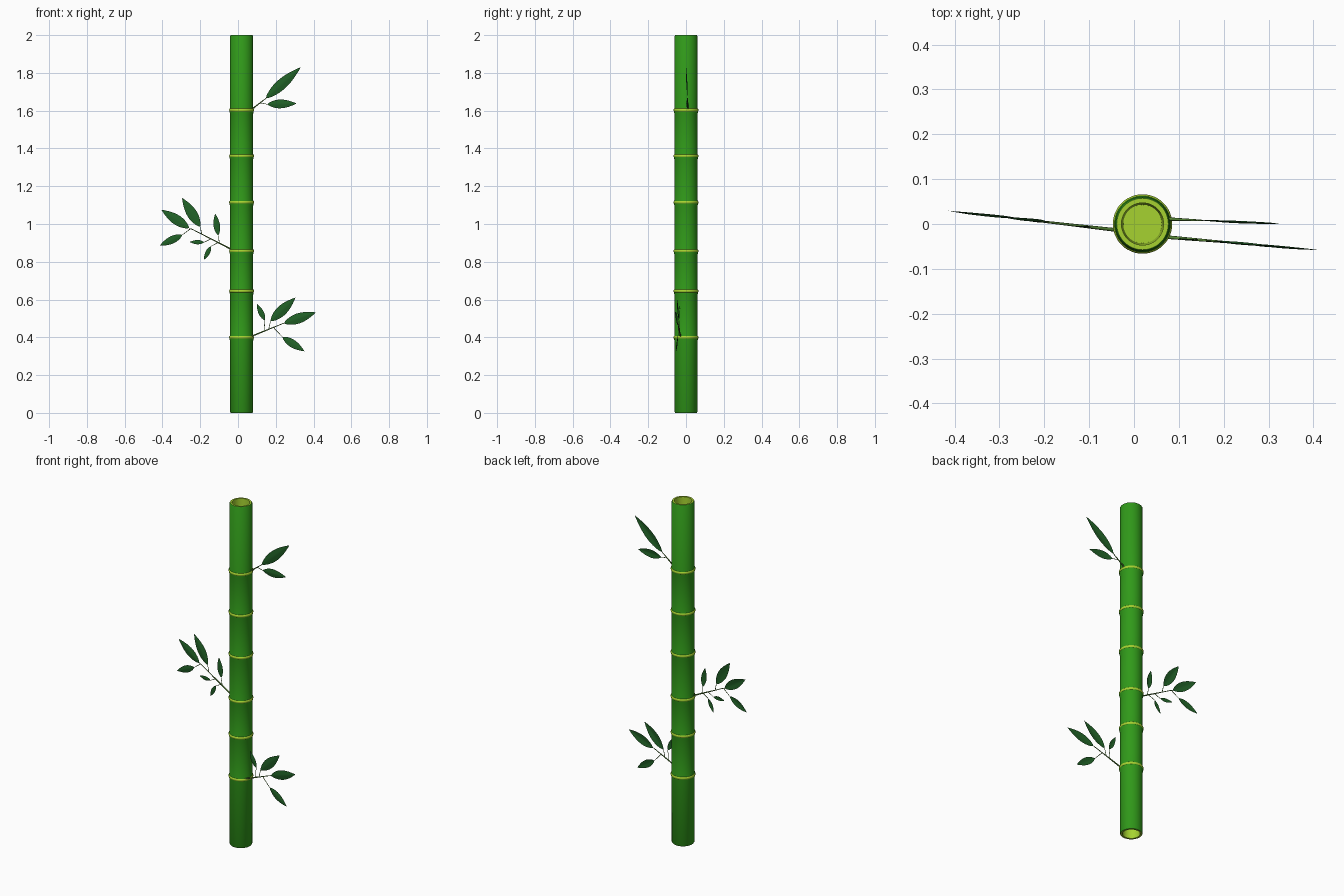
import bpy, bmesh, math
from mathutils import Vector

if "Cube" in bpy.data.objects:
    bpy.data.objects.remove(bpy.data.objects["Cube"])

CX, R, H = 0.019, 0.0605, 2.0               # culm axis, radius, height
NODES = [0.40, 0.645, 0.857, 1.115, 1.36, 1.603]


def material(name, rgb):
    m = bpy.data.materials.new(name)
    m.diffuse_color = (*rgb, 1)
    m.use_nodes = True
    m.node_tree.nodes["Principled BSDF"].inputs["Base Color"].default_value = m.diffuse_color
    return m


GREEN = material("culm_green", (0.03, 0.32, 0.01))
LIME = material("node_lime", (0.38, 0.65, 0.03))
LEAF = material("leaf_green", (0.015, 0.12, 0.02))
TWIG = material("twig_green", (0.10, 0.25, 0.04))


def select(ob):
    bpy.ops.object.select_all(action='DESELECT')
    ob.select_set(True)
    bpy.context.view_layer.objects.active = ob


def finish(name, bm, mat):
    me = bpy.data.meshes.new(name)
    bm.to_mesh(me)
    bm.free()
    ob = bpy.data.objects.new(name, me)
    bpy.context.collection.objects.link(ob)
    me.materials.append(mat)
    select(ob)
    bpy.ops.object.shade_smooth_by_angle(angle=math.radians(45))


def lathe(name, profile, mat):
    """Spin (radius, z) points around the culm axis."""
    bm = bmesh.new()
    vs = [bm.verts.new((CX + r, 0, z)) for r, z in profile]
    es = [bm.edges.new(p) for p in zip(vs, vs[1:])]
    bmesh.ops.spin(bm, geom=vs + es, cent=(CX, 0, 0), axis=(0, 0, 1),
                   angle=2 * math.pi, steps=48, use_duplicate=False)
    bmesh.ops.remove_doubles(bm, verts=bm.verts, dist=1e-5)
    bmesh.ops.recalc_face_normals(bm, faces=bm.faces)
    finish(name, bm, mat)


# culm wall, swelling slightly at each node
outer = [(R - 0.003, 0), (R, 0.005)]
for z in NODES:
    outer += [(R, z - 0.022), (R + 0.003, z - 0.01), (R + 0.003, z + 0.004), (R, z + 0.014)]
outer += [(R, H - 0.005), (R - 0.003, H)]
lathe("culm", outer, GREEN)

# pale rims and hollow ends, each closed by the partition at the nearest node
for name, end, floor in (("top", H, NODES[-1]), ("bottom", 0, NODES[0])):
    lathe(name + "_hollow", [(R - 0.003, end), (0.047, end), (0.043, floor), (0, floor)], LIME)

# raised rings at the nodes
for i, z in enumerate(NODES):
    ring = [(0.059 + 0.0072 * math.cos(k * math.pi / 5),
             z + 0.009 * math.sin(k * math.pi / 5)) for k in range(11)]
    lathe(f"node_ring_{i + 1}", ring, LIME)


def twig(name, a, b, r0, r1):
    """Tapered round stem between two points."""
    cu = bpy.data.curves.new(name, 'CURVE')
    cu.dimensions = '3D'
    cu.bevel_depth = 1
    cu.bevel_resolution = 2
    cu.use_fill_caps = True
    sp = cu.splines.new('POLY')
    sp.points.add(1)
    for pt, co, r in zip(sp.points, (a, b), (r0, r1)):
        pt.co = (*co, 1)
        pt.radius = r
    cu.materials.append(TWIG)
    ob = bpy.data.objects.new(name, cu)
    bpy.context.collection.objects.link(ob)
    select(ob)
    bpy.ops.object.convert(target='MESH')


def leaf(name, a, b, n=16, m=4):
    """Pointed blade facing front, gently cupped along its midrib."""
    side = (b - a).cross(Vector((0, 1, 0))).normalized()
    width = min(0.3 * (b - a).length, 0.056)
    bm = bmesh.new()
    rows = []
    for i in range(n + 1):
        u = i / n
        half = width / 2 * max(math.sin(math.pi * u ** 0.85), 0.0) ** 0.9
        row = []
        for j in range(-m, m + 1):
            p = a.lerp(b, u) + side * half * j / m
            p.y += 0.16 * half * abs(j) / m - 0.003 * math.sin(math.pi * u)
            row.append(bm.verts.new(p))
        rows.append(row)
    for r, s in zip(rows, rows[1:]):
        for j in range(2 * m):
            bm.faces.new((r[j], r[j + 1], s[j + 1], s[j]))
    bmesh.ops.remove_doubles(bm, verts=bm.verts, dist=1e-5)
    finish(name, bm, LEAF)


def branch(name, y0, slope, stem, *leaves):
    """Stem and leaves given as (x, z, x, z); depth drifts with distance from x = 0."""
    def ends(x0, z0, x1, z1):
        return [Vector((x, y0 + slope * abs(x), z)) for x, z in ((x0, z0), (x1, z1))]

    a, b = ends(*stem)
    twig(name, a, b, 0.0042, 0.0018)
    along = b - a
    for i, spec in enumerate(leaves):
        base, tip = ends(*spec)
        # stalk leaves the stem a little before the leaf base
        t = (base - a).dot(along) / along.length_squared - 0.025 / along.length
        joint = a + along * min(max(t, 0.2), 1)
        twig(f"{name}_stalk_{i + 1}", joint, base, 0.002, 0.0012)
        leaf(f"{name}_leaf_{i + 1}", base, tip)


branch("upper_branch", 0.014, -0.04, (0.07, 1.605, 0.15, 1.667),
       (0.147, 1.665, 0.332, 1.83), (0.155, 1.634, 0.31, 1.638))
branch("middle_branch", -0.018, 0.115, (-0.035, 0.866, -0.25, 0.976),
       (-0.258, 0.978, -0.405, 1.075), (-0.20, 0.985, -0.296, 1.138),
       (-0.295, 0.942, -0.415, 0.885), (-0.105, 0.94, -0.121, 1.055),
       (-0.18, 0.903, -0.256, 0.905), (-0.143, 0.882, -0.181, 0.81))
branch("lower_branch", -0.023, -0.085, (0.065, 0.403, 0.24, 0.474),
       (0.243, 0.474, 0.412, 0.532), (0.172, 0.485, 0.304, 0.61),
       (0.142, 0.49, 0.10, 0.577), (0.235, 0.402, 0.352, 0.326))
